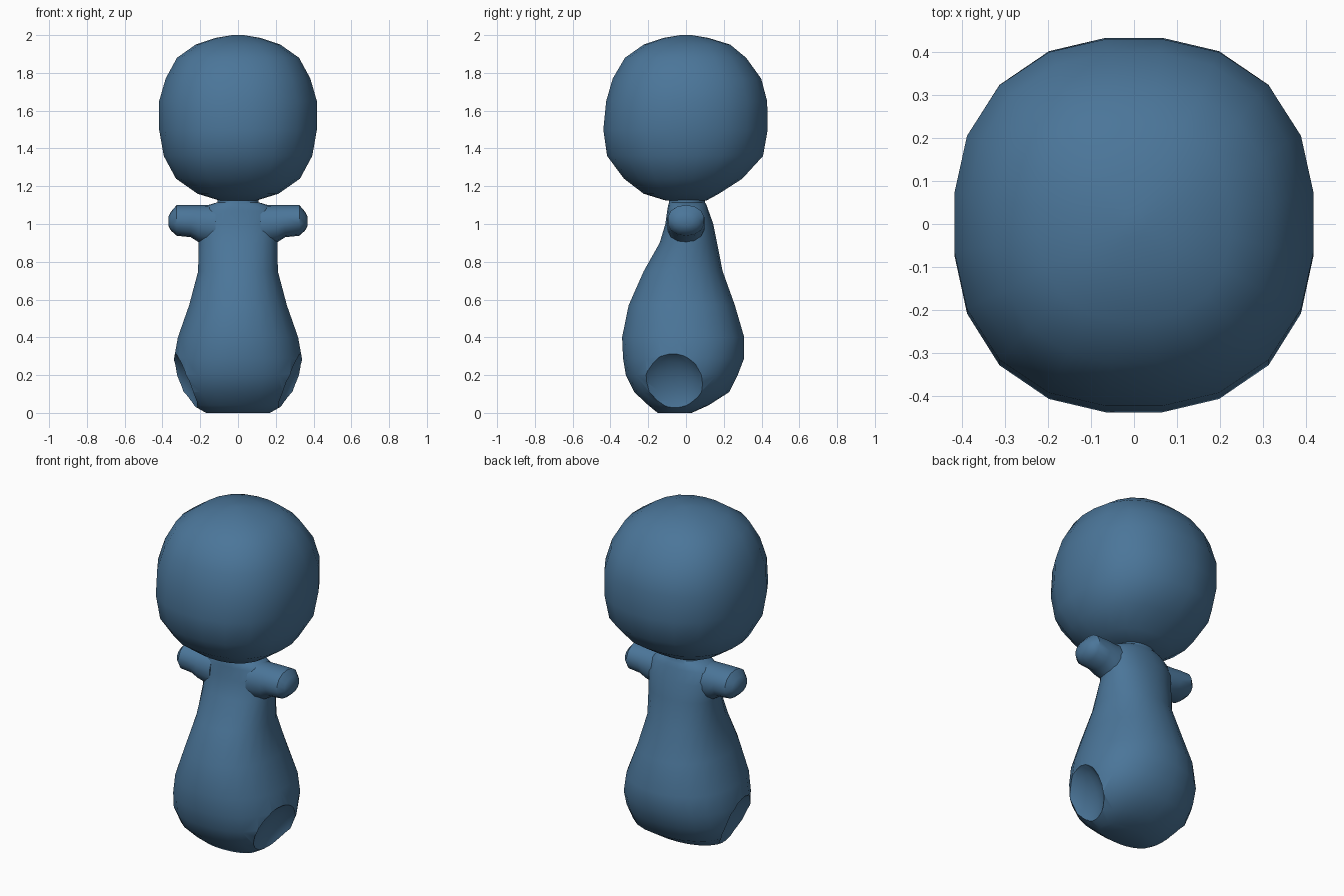
import bpy, bmesh, math
from mathutils import Vector

if "Cube" in bpy.data.objects:
    bpy.data.objects.remove(bpy.data.objects["Cube"])

blue = bpy.data.materials.new("blue")
blue.diffuse_color = (0.07, 0.18, 0.32, 1)
blue.use_nodes = True
blue.node_tree.nodes["Principled BSDF"].inputs["Base Color"].default_value = blue.diffuse_color


def ring(centre, u, v, power, sides):
    """Superellipse loop around centre with half axes u and v."""
    pts = []
    for i in range(sides):
        a = 2 * math.pi * (i + 0.5) / sides
        c, s = math.cos(a), math.sin(a)
        k = (abs(c) ** power + abs(s) ** power) ** (-1 / power)
        pts.append(Vector(centre) + Vector(u) * c * k + Vector(v) * s * k)
    return pts


def loft(name, loops):
    bm = bmesh.new()
    rows = [[bm.verts.new(p) for p in loop] for loop in loops]
    n = len(rows[0])
    for a, b in zip(rows, rows[1:]):
        for i in range(n):
            j = (i + 1) % n
            bm.faces.new((a[i], a[j], b[j], b[i]))
    bm.faces.new(rows[0][::-1])
    bm.faces.new(rows[-1])
    bmesh.ops.recalc_face_normals(bm, faces=bm.faces[:])
    mesh = bpy.data.meshes.new(name)
    bm.to_mesh(mesh)
    bm.free()
    ob = bpy.data.objects.new(name, mesh)
    bpy.context.collection.objects.link(ob)
    mesh.materials.append(blue)
    return ob


def activate(ob):
    bpy.ops.object.select_all(action='DESELECT')
    ob.select_set(True)
    bpy.context.view_layer.objects.active = ob


def smooth(ob, angle=50):
    activate(ob)
    bpy.ops.object.shade_smooth_by_angle(angle=math.radians(angle))


def upright(name, rows, power, sides):
    """Rows hold z, half width, front y, back y."""
    return loft(name, [ring((0, (f + b) / 2, z), (w, 0, 0), (0, (b - f) / 2, 0), power, sides)
                       for z, w, f, b in rows])


# Big rounded head
head = upright("head", [
    (1.125, 0.10, -0.11, 0.11), (1.16, 0.215, -0.225, 0.175),
    (1.24, 0.33, -0.33, 0.30), (1.36, 0.395, -0.42, 0.41),
    (1.50, 0.42, -0.44, 0.435), (1.65, 0.42, -0.425, 0.432),
    (1.77, 0.385, -0.39, 0.40), (1.88, 0.325, -0.325, 0.32),
    (1.95, 0.225, -0.225, 0.235), (1.985, 0.12, -0.12, 0.12),
    (2.0, 0.03, -0.03, 0.03)], 2.35, 20)
smooth(head)

# Pear-shaped body with the neck
body = upright("body", [
    (0.0, 0.17, -0.15, 0.03), (0.04, 0.24, -0.20, 0.12),
    (0.11, 0.31, -0.275, 0.23), (0.20, 0.34, -0.32, 0.275),
    (0.29, 0.34, -0.335, 0.31), (0.40, 0.32, -0.34, 0.31),
    (0.57, 0.26, -0.305, 0.26), (0.75, 0.212, -0.225, 0.195),
    (0.90, 0.21, -0.14, 0.165), (1.0, 0.215, -0.11, 0.145),
    (1.07, 0.20, -0.10, 0.12), (1.10, 0.16, -0.095, 0.11),
    (1.115, 0.11, -0.09, 0.10), (1.16, 0.11, -0.09, 0.10)], 2.2, 24)

# Hollow leg sockets
for side in (-1, 1):
    bpy.ops.mesh.primitive_uv_sphere_add(segments=20, ring_count=12, radius=1,
                                         location=(side * 0.355, -0.09, 0.13),
                                         rotation=(0, side * math.radians(20), 0))
    cutter = bpy.context.object
    cutter.name = "socket_cutter"
    cutter.scale = (0.13, 0.20, 0.22)
    cutter.hide_render = True
    cutter.data.materials.append(blue)
    activate(body)
    cut = body.modifiers.new("socket", 'BOOLEAN')
    cut.operation = 'DIFFERENCE'
    cut.solver = 'EXACT'
    cut.object = cutter
    bpy.ops.object.modifier_apply(modifier=cut.name)
    bpy.data.objects.remove(cutter, do_unlink=True)
smooth(body, 40)

# Stub arms with tapered ends: x, lower z, upper z, half depth
arm_rows = [(0.12, 0.88, 1.10, 0.10), (0.21, 0.905, 1.10, 0.10),
            (0.25, 0.93, 1.10, 0.10), (0.325, 0.938, 1.10, 0.098),
            (0.355, 0.965, 1.065, 0.07), (0.368, 0.99, 1.04, 0.035)]
for side, name in ((-1, "left_arm"), (1, "right_arm")):
    arm = loft(name, [ring((side * x, 0, (lo + hi) / 2), (0, d, 0), (0, 0, (hi - lo) / 2), 2.2, 14)
                      for x, lo, hi, d in arm_rows])
    smooth(arm, 40)
